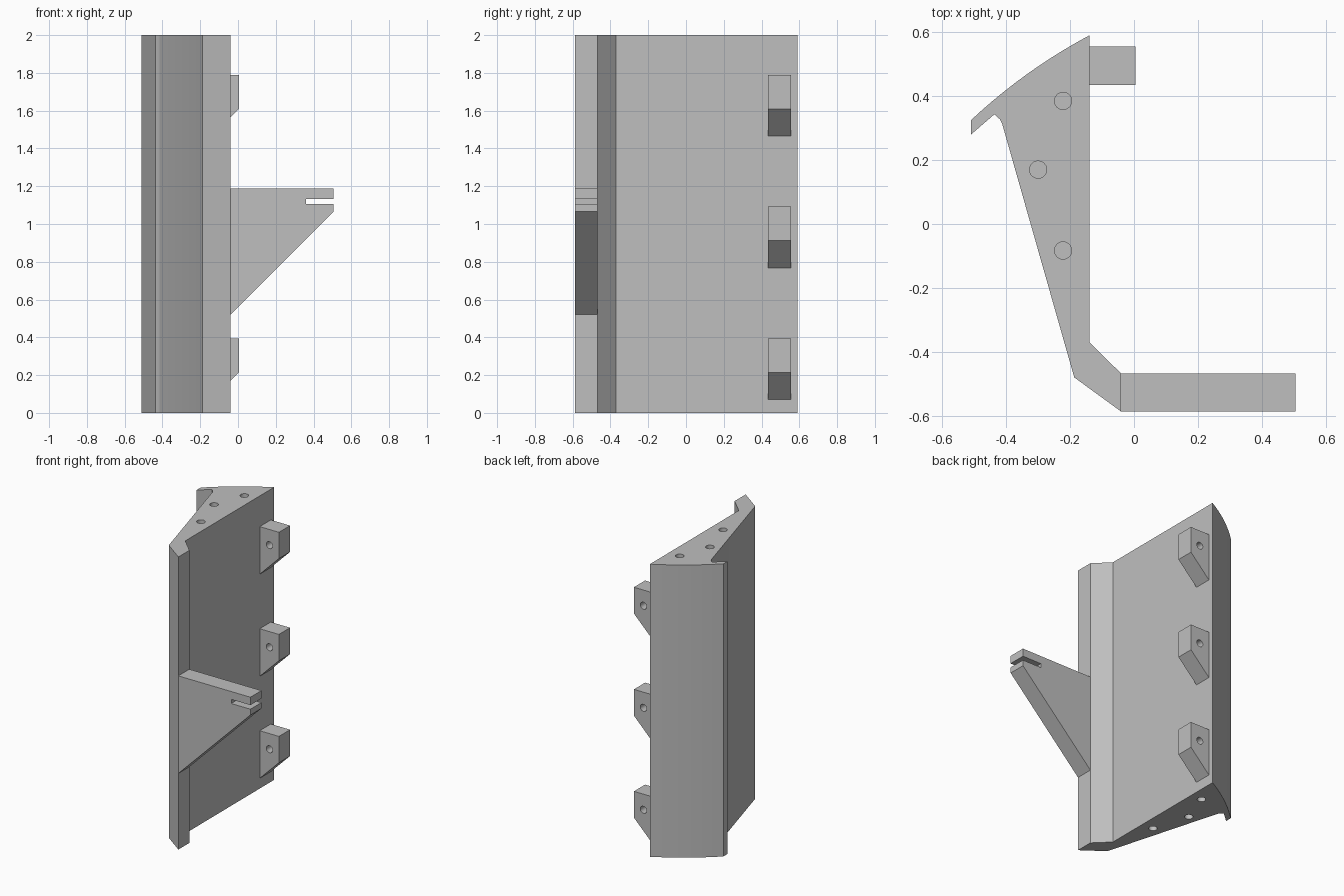
import bpy, bmesh, math
from mathutils import Matrix, Vector

cube = bpy.data.objects.get("Cube")
if cube:
    bpy.data.objects.remove(cube, do_unlink=True)

grey = bpy.data.materials.new("plain grey")
grey.use_nodes = True
colour = (0.52, 0.52, 0.52, 1)
grey.diffuse_color = colour
grey.node_tree.nodes["Principled BSDF"].inputs["Base Color"].default_value = colour


def prism(name, outline, start, end, upright=False):
    """Extrude an outline along z, or an x-z outline along y."""
    bm = bmesh.new()
    place = (lambda a, b: (a, b, start)) if upright else (lambda a, b: (a, start, b))
    face = bm.faces.new([bm.verts.new(place(a, b)) for a, b in outline])
    ext = bmesh.ops.extrude_face_region(bm, geom=[face])
    new = [v for v in ext["geom"] if isinstance(v, bmesh.types.BMVert)]
    move = Vector((0, 0, end - start)) if upright else Vector((0, end - start, 0))
    bmesh.ops.translate(bm, verts=new, vec=move)
    bmesh.ops.recalc_face_normals(bm, faces=bm.faces)
    mesh = bpy.data.meshes.new(name)
    bm.to_mesh(mesh)
    bm.free()
    mesh.materials.append(grey)
    obj = bpy.data.objects.new(name, mesh)
    bpy.context.collection.objects.link(obj)
    return obj


def drill(target, holes, radius, depth, along_y=False):
    """Cut round holes centred on the given points."""
    bm = bmesh.new()
    turn = Matrix.Rotation(math.pi / 2, 4, "X") if along_y else Matrix()
    for p in holes:
        bmesh.ops.create_cone(bm, cap_ends=True, segments=24, radius1=radius,
                              radius2=radius, depth=depth,
                              matrix=Matrix.Translation(p) @ turn)
    mesh = bpy.data.meshes.new(target.name + "_drill")
    bm.to_mesh(mesh)
    bm.free()
    mesh.materials.append(grey)
    cutter = bpy.data.objects.new(mesh.name, mesh)
    bpy.context.collection.objects.link(cutter)
    cutter.hide_render = True
    mod = target.modifiers.new("holes", "BOOLEAN")
    mod.object = cutter
    mod.solver = "EXACT"
    bpy.context.view_layer.objects.active = target
    bpy.ops.object.modifier_apply(modifier=mod.name)
    bpy.data.objects.remove(cutter, do_unlink=True)


def smooth(obj):
    bpy.ops.object.select_all(action="DESELECT")
    obj.select_set(True)
    bpy.context.view_layer.objects.active = obj
    bpy.ops.object.shade_smooth_by_angle(angle=math.radians(25))


# Main post: bowed back, hooked lip, tapering side and angled front edge
a, b = Vector((-0.14, 0.59)), Vector((-0.51, 0.325))
normal = Vector((-0.58, 0.81))
steps = 10
bow = [a.lerp(b, i / steps) + normal * 0.06 * (i / steps) * (1 - i / steps)
       for i in range(steps + 1)]
outline = [tuple(p) for p in bow] + [
    (-0.51, 0.28), (-0.437, 0.343), (-0.42, 0.328), (-0.412, 0.312),
    (-0.187, -0.48), (-0.04, -0.587), (-0.04, -0.468), (-0.14, -0.37)]
post = prism("post", outline, 0, 2, upright=True)
spots = [(-0.222, 0.385), (-0.30, 0.17), (-0.222, -0.083)]
drill(post, [(x, y, z) for x, y in spots for z in (0, 2)], 0.027, 0.5)
smooth(post)

# Slotted triangular arm
prism("arm", [(-0.04, 0.52), (0.505, 1.065), (0.505, 1.105), (0.36, 1.105),
              (0.36, 1.133), (0.505, 1.133), (0.505, 1.187), (-0.04, 1.187)],
      -0.587, -0.468)

# Three drilled hinge lugs
for label, top in (("lower", 0.395), ("middle", 1.092), ("upper", 1.79)):
    lug = prism(label + "_lug", [(-0.14, top), (-0.14, top - 0.325),
                                 (0.005, top - 0.18), (0.005, top)], 0.435, 0.555)
    drill(lug, [(-0.067, 0.495, top - 0.107)], 0.024, 0.3, along_y=True)
    smooth(lug)
